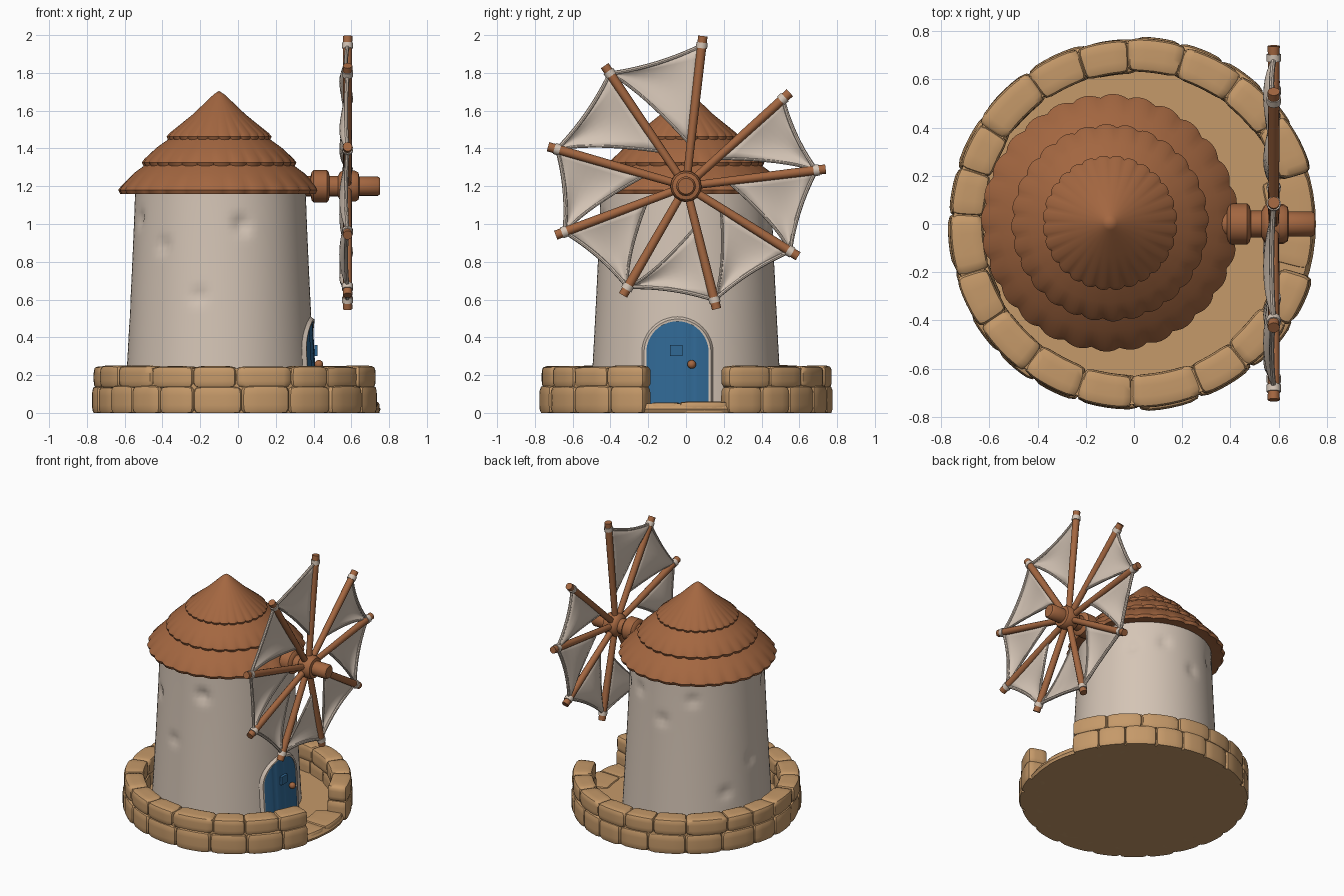
import bpy, bmesh, math, random
from math import sin, cos, pi, radians
from mathutils import Vector, Matrix

if "Cube" in bpy.data.objects:
    bpy.data.objects.remove(bpy.data.objects["Cube"])

random.seed(4)

def material(name, rgb):
    m = bpy.data.materials.new(name)
    m.diffuse_color = (*rgb, 1)
    m.use_nodes = True
    m.node_tree.nodes["Principled BSDF"].inputs["Base Color"].default_value = m.diffuse_color
    return m

PLASTER = material("cream_plaster", (0.66, 0.555, 0.465))
WOOD = material("brown_wood", (0.37, 0.135, 0.052))
STONE = material("tan_stone", (0.56, 0.32, 0.142))
BLUE = material("blue_paint", (0.03, 0.14, 0.30))

def make(name, bm, mat):
    bmesh.ops.remove_doubles(bm, verts=bm.verts[:], dist=1e-5)
    bmesh.ops.recalc_face_normals(bm, faces=bm.faces[:])
    me = bpy.data.meshes.new(name)
    bm.to_mesh(me)
    bm.free()
    me.materials.append(mat)
    ob = bpy.data.objects.new(name, me)
    bpy.context.collection.objects.link(ob)
    return ob

def grid_faces(bm, rows, wrap=False, caps=False):
    n = len(rows[0])
    for a, b in zip(rows, rows[1:]):
        for i in range(n if wrap else n - 1):
            j = (i + 1) % n
            bm.faces.new((a[i], a[j], b[j], b[i]))
    if caps:
        bm.faces.new(rows[0])
        bm.faces.new(rows[-1])

def lathe(profile, seg, lobes=0):
    """Revolve (radius, z, scallop) points around z."""
    bm = bmesh.new()
    rows = []
    for k, (r, z, amp) in enumerate(profile):
        row = []
        for i in range(seg):
            a = 2 * pi * i / seg
            rr = r - amp * (1 - abs(sin(lobes * a / 2 + k // 6)) ** 0.6)
            row.append(bm.verts.new((rr * cos(a), rr * sin(a), z)))
        rows.append(row)
    grid_faces(bm, rows, True)
    return bm

def rod(bm, p, q, r1, r2, seg=12):
    d = q - p
    m = Matrix.Translation((p + q) / 2) @ d.to_track_quat('Z', 'Y').to_matrix().to_4x4()
    bmesh.ops.create_cone(bm, cap_ends=True, segments=seg, radius1=r1, radius2=r2,
                          depth=d.length, matrix=m)

def stone(bm, a0, a1, r0, r1, z0, z1, power=6, n=6):
    """Rounded block (superellipsoid) bent around the z axis."""
    def place(p):
        p = p / sum(abs(c) ** power for c in p) ** (1 / power)
        a = a0 + (a1 - a0) * (p.x + 1) / 2
        r = r0 + (r1 - r0) * (p.y + 1) / 2
        z = z0 + (z1 - z0) * (p.z + 1) / 2
        return bm.verts.new((r * cos(a), r * sin(a), max(0, z)))
    for axis in range(3):
        for side in (-1, 1):
            rows = []
            for i in range(n + 1):
                row = []
                for k in range(n + 1):
                    p = Vector((0, 0, 0))
                    p[axis] = side
                    p[(axis + 1) % 3] = 2 * i / n - 1
                    p[(axis + 2) % 3] = 2 * k / n - 1
                    row.append(place(p))
                rows.append(row)
            grid_faces(bm, rows)

# Base floor
make("base_floor", lathe([(0, 0, 0), (0.745, 0, 0), (0.755, 0.02, 0), (0.735, 0.05, 0), (0, 0.05, 0)], 72), STONE)

# Low ring wall: mortar core and two courses of rounded stones, open at the door
GAP = radians(17)
core = bmesh.new()
rows = []
for i in range(61):
    a = GAP + 0.08 + (2 * pi - 2 * GAP - 0.16) * i / 60
    rows.append([core.verts.new((r * cos(a), r * sin(a), z))
                 for r, z in ((0.65, 0), (0.75, 0), (0.75, 0.235), (0.65, 0.235))])
grid_faces(core, rows, True, True)
make("wall_core", core, STONE)

def course(name, count, z0, z1, r0, r1):
    bm = bmesh.new()
    widths = [random.uniform(0.8, 1.25) for _ in range(count)]
    a, scale = GAP, (2 * pi - 2 * GAP) / sum(widths)
    for w in widths:
        b = a + w * scale
        j = random.uniform(-0.008, 0.005)
        stone(bm, a - 0.008, b + 0.008, r0 + j, r1 + j, z0, z1 + j * 0.6)
        a = b
    make(name, bm, STONE)

course("lower_stones", 20, -0.01, 0.145, 0.63, 0.775)
course("upper_stones", 18, 0.13, 0.25, 0.63, 0.77)
step = bmesh.new()
stone(step, radians(-15), radians(-3), 0.55, 0.745, -0.02, 0.056, 8)
stone(step, radians(-3), radians(18), 0.55, 0.75, -0.02, 0.06, 8)
make("door_step", step, STONE)

# Plastered tower with shallow dents
CX = -0.093
def tower_radius(z):
    return 0.452 + 0.052 * max(0, (1.18 - z) / 1.1) ** 1.2

prof = [(tower_radius(0.04 + 1.15 * i / 36), 0.04 + 1.15 * i / 36, 0) for i in range(37)]
bm = lathe([(0, 0.04, 0)] + prof + [(0, 1.19, 0)], 96)
dents = [(radians(-75), 0.98)] + [(radians(40 + 27 * i), random.uniform(0.32, 1.05)) for i in range(10)]
for v in bm.verts:
    r = math.hypot(v.co.x, v.co.y)
    if r > 0.4:
        push = 0
        for a, z in dents:
            d = (v.co - Vector((r * cos(a), r * sin(a), z))).length
            push += 0.02 * math.exp(-(d / 0.035) ** 2)
        v.co.x *= 1 - push / r
        v.co.y *= 1 - push / r
make("tower", bm, PLASTER).location.x = CX

# Thatched roof in three scalloped tiers
roof = [(0, 1.705, 0), (0.03, 1.685, 0), (0.14, 1.58, 0), (0.265, 1.48, 0.003), (0.28, 1.462, 0.012), (0.272, 1.445, 0.012),
        (0.25, 1.462, 0), (0.33, 1.405, 0), (0.395, 1.345, 0.004), (0.41, 1.325, 0.016), (0.40, 1.305, 0.016), (0.385, 1.31, 0.01),
        (0.375, 1.325, 0), (0.45, 1.27, 0), (0.515, 1.205, 0.006), (0.535, 1.18, 0.02), (0.525, 1.16, 0.02), (0.44, 1.165, 0), (0, 1.17, 0)]
make("roof", lathe(roof, 168, 28), WOOD).location = (-0.1, 0.005, 0)

# Arched door and its surround, wrapped on the tower
DY, DZ, DR = -0.045, 0.32, 0.165
def on_tower(y, z, off):
    return (CX + math.sqrt((tower_radius(z) + off) ** 2 - y * y), y, z)

bm = bmesh.new()
rows = []
for i in range(33):
    t = -cos(pi * i / 32) * DR
    top = DZ + math.sqrt(max(0, DR ** 2 - t * t))
    off = 0.002 if i in (11, 16, 21) else 0.007
    pts = [on_tower(DY + t, 0.05 + (top - 0.05) * k / 10, off) for k in range(11)]
    pts = [on_tower(DY + t, 0.05, -0.02)] + pts + [on_tower(DY + t, top, -0.02)]
    rows.append([bm.verts.new(p) for p in pts])
grid_faces(bm, rows, True, True)
make("door", bm, BLUE)

path = [(-1, (0.05 - DZ) / DR), (-1, -0.8)] + [(-cos(pi * i / 24), sin(pi * i / 24)) for i in range(25)]
path += [(1, -0.8), (1, (0.05 - DZ) / DR)]
bm = bmesh.new()
rows = []
for u, w in path:
    row = []
    for s, off in ((0.0, -0.01), (0.0, 0.013), (0.012, 0.016), (0.03, -0.008)):
        wz = w * (DR + s) if w > 0 else w * DR
        row.append(bm.verts.new(on_tower(DY + u * (DR + s), DZ + wz, off)))
    rows.append(row)
grid_faces(bm, rows, True, True)
make("door_surround", bm, PLASTER)

bm = bmesh.new()
bmesh.ops.create_cube(bm, size=1, matrix=Matrix.Translation((0.413, -0.052, 0.33)) @ Matrix.Diagonal((0.018, 0.066, 0.06, 1)))
make("door_hatch", bm, BLUE)
bm = bmesh.new()
bmesh.ops.create_uvsphere(bm, u_segments=16, v_segments=10, radius=0.023, matrix=Matrix.Translation((0.428, 0.03, 0.257)))
make("door_knob", bm, WOOD)

# Axle and hub, turned to lie along x
axle = [(0, 0.1, 0), (0.055, 0.1, 0), (0.055, 0.385, 0), (0.075, 0.39, 0), (0.085, 0.40, 0), (0.085, 0.47, 0), (0.075, 0.48, 0),
        (0.055, 0.485, 0), (0.055, 0.53, 0), (0.075, 0.54, 0), (0.082, 0.555, 0), (0.082, 0.62, 0), (0.072, 0.638, 0),
        (0.052, 0.642, 0), (0.052, 0.74, 0), (0.042, 0.752, 0), (0, 0.752, 0)]
bm = lathe(axle, 16)
bmesh.ops.rotate(bm, verts=bm.verts[:], matrix=Matrix.Rotation(pi / 2, 3, 'Y'))
make("axle", bm, WOOD).location.z = 1.2

# Nine spokes with rope collars near the tips
HUB = Vector((0.58, 0, 1.2))
polar = [(83.6, 0.80), (42, 0.74), (7, 0.745), (-32, 0.70), (-76, 0.67),
         (-120, 0.667), (-159.4, 0.737), (-196, 0.76), (-236, 0.77)]
dirs = [Vector((0, cos(radians(a)), sin(radians(a)))) for a, _ in polar]
spokes, collars = bmesh.new(), bmesh.new()
for d, (_, r) in zip(dirs, polar):
    rod(spokes, HUB, HUB + d * r, 0.021, 0.025)
    rod(collars, HUB + d * (r - 0.065), HUB + d * (r - 0.035), 0.03, 0.03)
make("spokes", spokes, WOOD)
make("rope_collars", collars, PLASTER)

# Triangular sails: laced along one spoke, tied to the tip of the next
def sail_point(k, n, u, v):
    a = HUB + dirs[k] * (polar[k][1] - 0.05)
    b = HUB + dirs[k] * 0.22
    c = HUB + dirs[n] * (polar[n][1] - 0.05)
    bow = 4 * u * (1 - u)
    p = a + u * (c - a) + v * (1 - u) * (b - a)
    p += (HUB - (a + c) / 2).normalized() * 0.02 * bow * (1 - v)
    p += ((a + c) / 2 - b).normalized() * 0.05 * bow * v
    p.x -= 0.03 * bow * (0.3 + sin(pi * v))
    return p

ropes = bmesh.new()
for i, (k, n) in enumerate(((1, 2), (2, 3), (3, 4), (4, 5), (6, 5), (7, 6), (8, 7), (0, 8))):
    bm = bmesh.new()
    rows = [[bm.verts.new(sail_point(k, n, u / 10, v / 8)) for v in range(9)] for u in range(11)]
    grid_faces(bm, rows)
    sail = make(f"sail_{i + 1}", bm, PLASTER)
    mod = sail.modifiers.new("thickness", 'SOLIDIFY')
    mod.thickness, mod.offset = 0.01, 0
    for v in (0, 1):
        for u in range(10):
            rod(ropes, sail_point(k, n, u / 10, v), sail_point(k, n, (u + 1) / 10, v),
                0.011 - 0.003 * v, 0.011 - 0.003 * v, 8)
make("sail_ropes", ropes, PLASTER)

# Smooth shading with crisp edges
for ob in bpy.context.collection.objects:
    ob.select_set(True)
    bpy.context.view_layer.objects.active = ob
bpy.ops.object.shade_smooth_by_angle(angle=radians(40))
